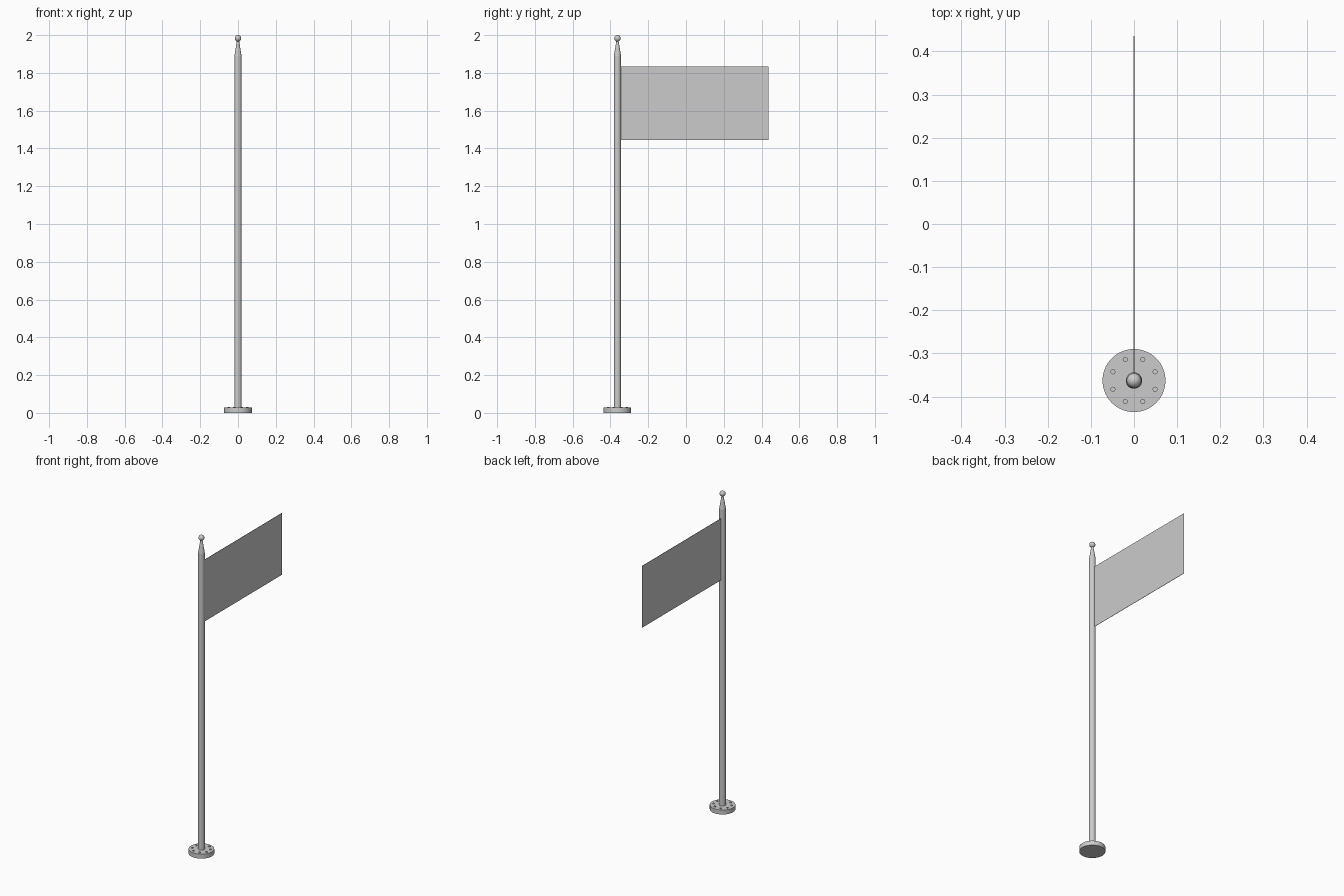
import bpy, bmesh, math
from mathutils import Matrix, Vector

cube = bpy.data.objects.get("Cube")
if cube:
    bpy.data.objects.remove(cube, do_unlink=True)

POLE_Y = -0.363

grey = bpy.data.materials.new("light_grey")
grey.use_nodes = True
grey.diffuse_color = (0.6, 0.6, 0.6, 1)
grey.node_tree.nodes["Principled BSDF"].inputs["Base Color"].default_value = grey.diffuse_color


def add_object(name, bm, smooth=True):
    mesh = bpy.data.meshes.new(name)
    bm.to_mesh(mesh)
    bm.free()
    mesh.materials.append(grey)
    obj = bpy.data.objects.new(name, mesh)
    bpy.context.collection.objects.link(obj)
    if smooth:
        bpy.ops.object.select_all(action='DESELECT')
        obj.select_set(True)
        bpy.context.view_layer.objects.active = obj
        bpy.ops.object.shade_smooth_by_angle(angle=math.radians(35))
    return obj


def cone(name, z0, z1, r0, r1, sides=32, x=0, y=POLE_Y):
    bm = bmesh.new()
    bmesh.ops.create_cone(bm, cap_ends=True, segments=sides, radius1=r0, radius2=r1,
                          depth=z1 - z0, matrix=Matrix.Translation((x, y, (z0 + z1) / 2)))
    return add_object(name, bm)


# Base flange, shaft and tapered tip
cone("base_flange", 0, 0.028, 0.073, 0.073, 64)
cone("pole_shaft", 0.02, 1.89, 0.019, 0.019)
cone("pole_tip", 1.89, 1.975, 0.019, 0.005)

# Ring of low bolts on the flange
for i in range(8):
    a = math.tau * (i + 0.5) / 8
    cone(f"bolt_{i + 1}", 0.024, 0.032, 0.006, 0.006, 12,
         0.053 * math.cos(a), POLE_Y + 0.053 * math.sin(a))

# Ball finial
bm = bmesh.new()
bmesh.ops.create_uvsphere(bm, u_segments=32, v_segments=16, radius=0.017,
                          matrix=Matrix.Translation((0, POLE_Y, 1.983)))
add_object("ball_finial", bm)

# Flat flag panel trailing backwards from the shaft
bm = bmesh.new()
bmesh.ops.create_cube(bm, size=1)
bmesh.ops.scale(bm, vec=Vector((0.002, 0.786, 0.388)), verts=bm.verts)
bmesh.ops.translate(bm, vec=Vector((0, 0.043, 1.639)), verts=bm.verts)
add_object("flag_panel", bm, smooth=False)
